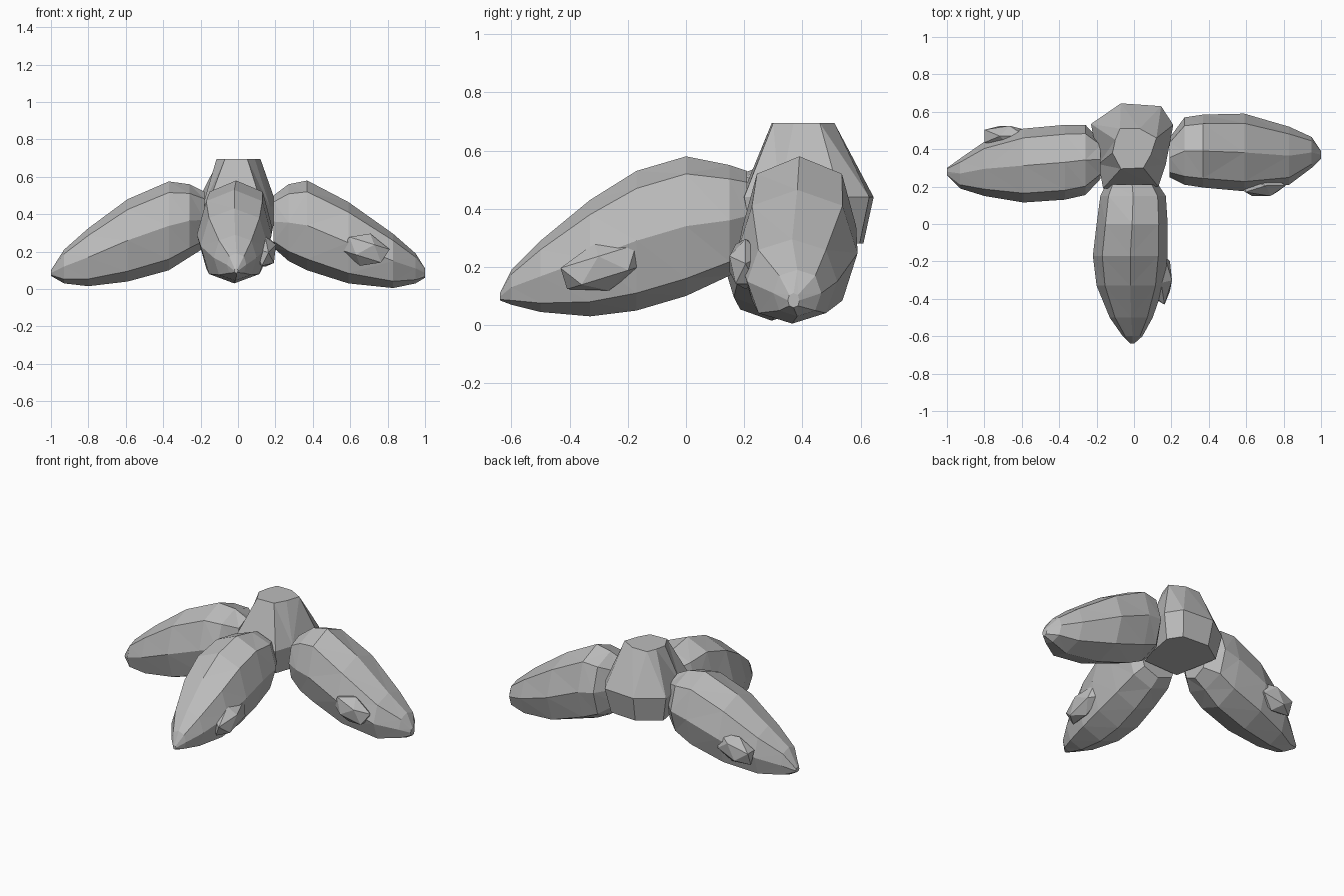
import bpy, bmesh, math
from mathutils import Vector, Matrix

cube = bpy.data.objects.get("Cube")
if cube:
    bpy.data.objects.remove(cube)

stone = bpy.data.materials.new("stone grey")
stone.use_nodes = True
stone.diffuse_color = (0.5, 0.5, 0.5, 1)
stone.node_tree.nodes["Principled BSDF"].inputs["Base Color"].default_value = (0.5, 0.5, 0.5, 1)


def finish(bm, name):
    bmesh.ops.recalc_face_normals(bm, faces=bm.faces)
    mesh = bpy.data.meshes.new(name)
    bm.to_mesh(mesh)
    bm.free()
    mesh.materials.append(stone)
    obj = bpy.data.objects.new(name, mesh)
    bpy.context.collection.objects.link(obj)
    return obj


def loft(name, rings):
    """Skin equal-length rings of points, with flat ends."""
    bm = bmesh.new()
    loops = [[bm.verts.new(p) for p in ring] for ring in rings]
    n = len(loops[0])
    for a, b in zip(loops, loops[1:]):
        for i in range(n):
            j = (i + 1) % n
            bm.faces.new((a[i], a[j], b[j], b[i]))
    bm.faces.new(loops[0])
    bm.faces.new(loops[-1])
    bmesh.ops.triangulate(bm, faces=[f for f in bm.faces if len(f.verts) == 4])
    return finish(bm, name)


def lobe(name, stations, along_x):
    """Eight-sided lobe; station = (distance, bottom, top, side low, side high)."""
    rings = []
    for d, low, high, s0, s1 in stations:
        ring = []
        for i in range(8):
            a = i * math.pi / 4
            k = 1.06 if i % 2 else 1.0
            s = (s0 + s1) / 2 + (s1 - s0) / 2 * k * math.cos(a)
            z = (low + high) / 2 + (high - low) / 2 * k * math.sin(a)
            ring.append((d, s, z) if along_x else (s, d, z))
        rings.append(ring)
    return loft(name, rings)


def nub(name, centre, size, turn, axis):
    """Small faceted pebble set into the flank of a lobe."""
    bm = bmesh.new()
    bmesh.ops.create_icosphere(bm, subdivisions=1, radius=1)
    bmesh.ops.subdivide_edges(bm, edges=bm.edges[:6], cuts=1)
    m = (Matrix.Translation(centre) @ Matrix.Rotation(turn, 4, axis)
         @ Matrix.Diagonal((*size, 1)))
    bmesh.ops.transform(bm, matrix=m, verts=bm.verts)
    return finish(bm, name)


# Three spreading lobes
lobe("front_lobe", [
    (0.21, 0.22, 0.53, -0.15, 0.13), (0.15, 0.17, 0.55, -0.18, 0.17),
    (0.0, 0.10, 0.58, -0.20, 0.18), (-0.17, 0.05, 0.53, -0.22, 0.18),
    (-0.33, 0.03, 0.43, -0.20, 0.16), (-0.5, 0.045, 0.29, -0.13, 0.10),
    (-0.6, 0.07, 0.19, -0.06, 0.045), (-0.64, 0.085, 0.11, -0.02, 0.0)], False)
lobe("left_lobe", [
    (0.19, 0.22, 0.50, 0.25, 0.46), (0.27, 0.15, 0.56, 0.21, 0.57),
    (0.37, 0.10, 0.58, 0.195, 0.585), (0.59, 0.03, 0.465, 0.175, 0.59),
    (0.83, 0.005, 0.295, 0.21, 0.52), (0.95, 0.03, 0.19, 0.30, 0.465),
    (1.0, 0.06, 0.11, 0.35, 0.39)], True)
lobe("right_lobe", [
    (-0.18, 0.22, 0.52, 0.24, 0.45), (-0.26, 0.17, 0.56, 0.155, 0.53),
    (-0.37, 0.10, 0.575, 0.13, 0.53), (-0.59, 0.04, 0.48, 0.115, 0.51),
    (-0.8, 0.015, 0.325, 0.15, 0.44), (-0.93, 0.03, 0.21, 0.19, 0.35),
    (-1.0, 0.07, 0.10, 0.26, 0.30)], True)

# One nub on each lobe
nub("front_nub", (0.145, -0.29, 0.20), (0.065, 0.16, 0.085), 0.3, "X")
nub("left_nub", (0.68, 0.205, 0.21), (0.14, 0.065, 0.09), 0.3, "Y")
nub("right_nub", (-0.69, 0.47, 0.21), (0.14, 0.065, 0.09), -0.3, "Y")

# Central stump with a flat cut top
outline = [(-0.07, 0.645), (0.145, 0.63), (0.21, 0.53), (0.17, 0.32),
           (0.13, 0.20), (-0.165, 0.19), (-0.19, 0.32), (-0.23, 0.535)]
top = [(-0.075, 0.51), (0.03, 0.51), (0.12, 0.46), (0.09, 0.37),
       (0.05, 0.30), (-0.07, 0.295), (-0.115, 0.38), (-0.10, 0.45)]
middle = Vector((-0.01, 0.41))


def level(z, scale):
    pts = [middle + (Vector(p) - middle) * scale for p in outline]
    return [(p.x, p.y, z) for p in pts]


loft("stump", [[(x, y, 0.695) for x, y in top],
               level(0.44, 1.0), level(0.28, 0.85)])
